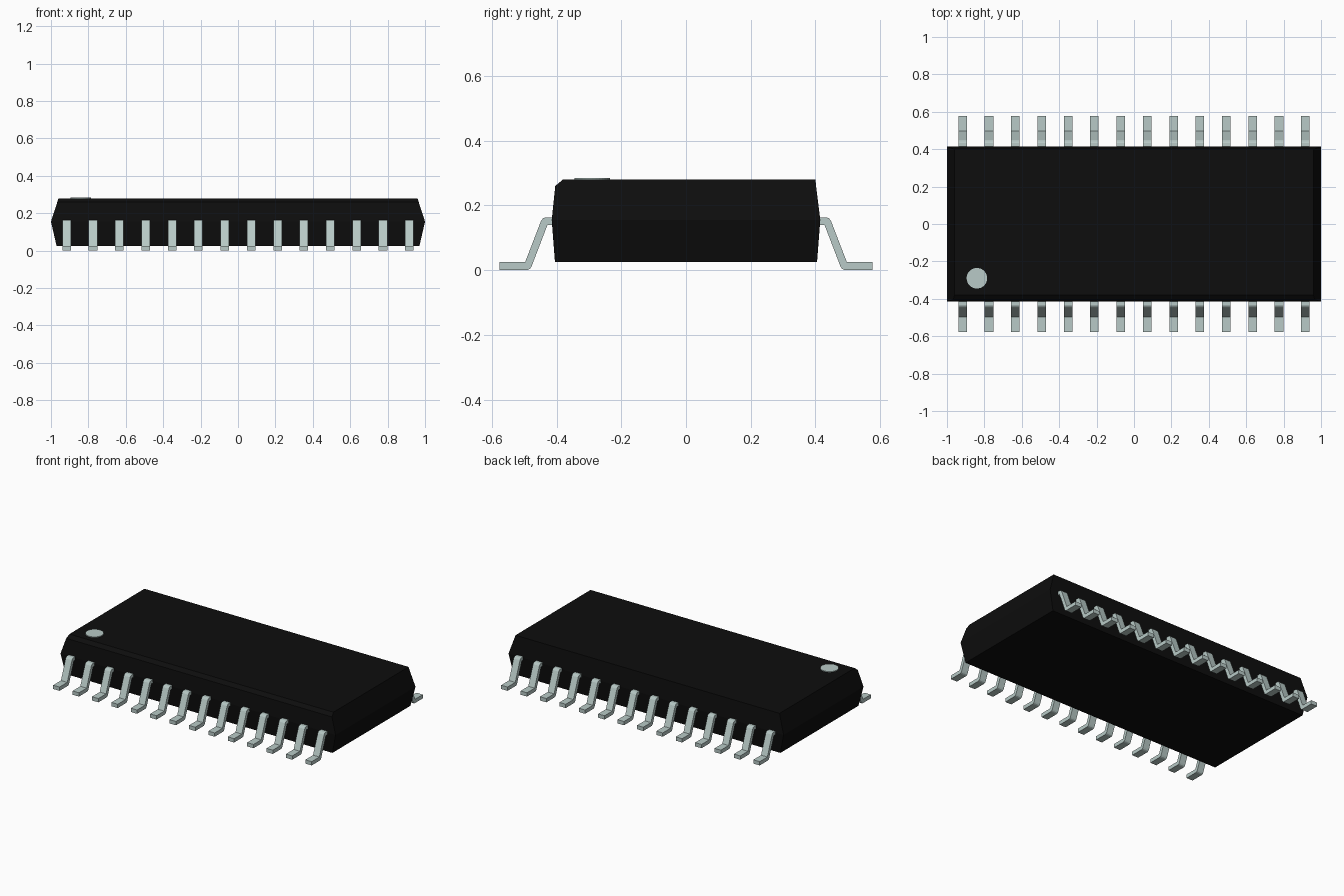
import bpy, bmesh, math

cube = bpy.data.objects.get("Cube")
if cube:
    bpy.data.objects.remove(cube, do_unlink=True)


def material(name, rgb, metallic=0.0):
    m = bpy.data.materials.new(name)
    m.use_nodes = True
    m.diffuse_color = (*rgb, 1)
    bsdf = m.node_tree.nodes["Principled BSDF"]
    bsdf.inputs["Base Color"].default_value = (*rgb, 1)
    return m


black = material("black plastic", (0.004, 0.004, 0.004))
silver = material("pale tin", (0.48, 0.59, 0.57))


def finish(bm, name, mat):
    bmesh.ops.recalc_face_normals(bm, faces=bm.faces)
    me = bpy.data.meshes.new(name)
    bm.to_mesh(me)
    bm.free()
    me.materials.append(mat)
    return me


def add(name, me, loc=(0, 0, 0), turn=0.0):
    ob = bpy.data.objects.new(name, me)
    ob.location = loc
    ob.rotation_euler.z = turn
    bpy.context.collection.objects.link(ob)
    return ob


# Body: stacked rectangles, drafted to a mid parting line, front top edge chamfered
# (z, half width, front y, back y)
sections = [
    (0.025, 0.970, -0.405, 0.405),
    (0.155, 1.000, -0.415, 0.415),
    (0.260, 0.966, -0.404, 0.402),
    (0.280, 0.960, -0.380, 0.400),
]
bm = bmesh.new()
rings = [[bm.verts.new(p) for p in ((-w, f, z), (w, f, z), (w, b, z), (-w, b, z))]
         for z, w, f, b in sections]
for lo, hi in zip(rings, rings[1:]):
    for i in range(4):
        j = (i + 1) % 4
        bm.faces.new((lo[i], lo[j], hi[j], hi[i]))
bm.faces.new(rings[0])
bm.faces.new(rings[-1])
add("body", finish(bm, "body", black))

# Pin one marker: thin disc on the top face
bm = bmesh.new()
bmesh.ops.create_cone(bm, cap_ends=True, segments=32, radius1=0.055, radius2=0.055, depth=0.008)
add("pin_one_dot", finish(bm, "pin_one_dot", silver), (-0.84, -0.29, 0.281))

# Gull-wing lead: side profile (distance out from centre, height) extruded across its width
profile = [
    (0.390, 0.163), (0.434, 0.163), (0.442, 0.160), (0.448, 0.152),
    (0.497, 0.025), (0.577, 0.025), (0.577, 0.000), (0.490, 0.000),
    (0.482, 0.004), (0.477, 0.012), (0.428, 0.140), (0.390, 0.140),
]
PIN_W = 0.046
bm = bmesh.new()
side = bm.faces.new([bm.verts.new((-PIN_W / 2, -y, z)) for y, z in profile])
ext = bmesh.ops.extrude_face_region(bm, geom=[side])
bmesh.ops.translate(bm, vec=(PIN_W, 0, 0),
                    verts=[g for g in ext["geom"] if isinstance(g, bmesh.types.BMVert)])
lead = finish(bm, "lead", silver)

# Fourteen leads along each long side
PINS, PITCH = 14, 0.141
for i in range(PINS):
    x = (i - (PINS - 1) / 2) * PITCH
    add(f"front_lead_{i + 1}", lead, (x, 0, 0))
    add(f"back_lead_{i + 1}", lead, (x, 0, 0), math.pi)
